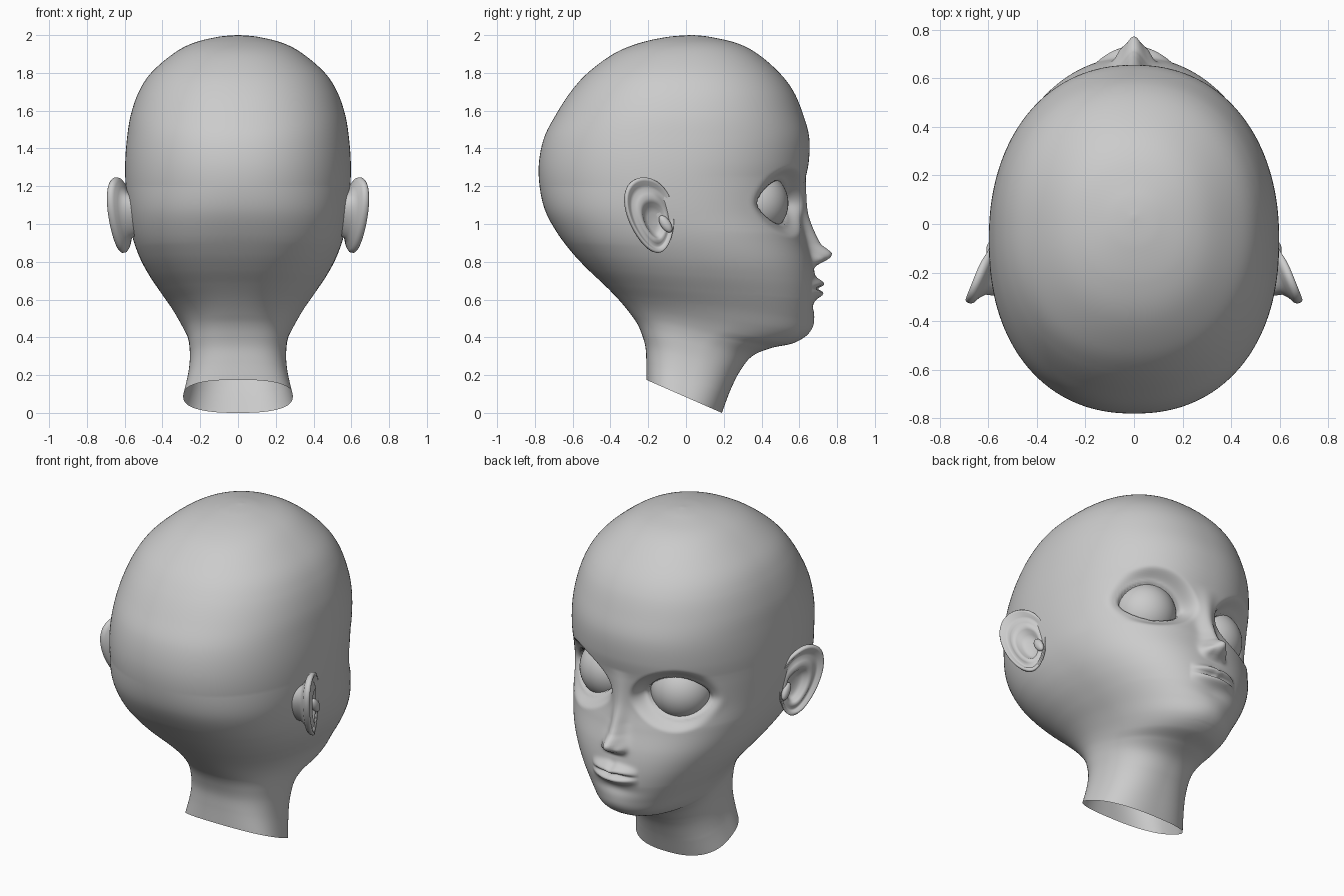
import bpy, bmesh, math

if "Cube" in bpy.data.objects:
    bpy.data.objects.remove(bpy.data.objects["Cube"])

# One plain grey for everything
grey = bpy.data.materials.new("plain_grey")
grey.diffuse_color = (0.6, 0.6, 0.6, 1)
grey.use_nodes = True
grey.node_tree.nodes["Principled BSDF"].inputs["Base Color"].default_value = grey.diffuse_color


def smooth(a, b, v):
    t = min(1, max(0, (v - a) / (b - a)))
    return t * t * (3 - 2 * t)


def curve(pts, v):
    """Interpolation through (position, value) pairs, ascending."""
    if v <= pts[0][0]:
        return pts[0][1]
    for (a, p), (b, q) in zip(pts, pts[1:]):
        if v <= b:
            return p + (q - p) * (v - a) / (b - a)
    return pts[-1][1]


def bump(v, centre, width):
    return math.exp(-((v - centre) / width) ** 2)


def finish(name, bm):
    bmesh.ops.recalc_face_normals(bm, faces=bm.faces)
    me = bpy.data.meshes.new(name)
    bm.to_mesh(me)
    bm.free()
    me.materials.append(grey)
    for p in me.polygons:
        p.use_smooth = True
    ob = bpy.data.objects.new(name, me)
    bpy.context.collection.objects.link(ob)
    return ob


def loft(bm, rings):
    """Bridge equal-length closed rings of coordinates."""
    vs = [[bm.verts.new(c) for c in r] for r in rings]
    n = len(vs[0])
    for a, b in zip(vs, vs[1:]):
        for i in range(n):
            j = (i + 1) % n
            bm.faces.new((a[i], a[j], b[j], b[i]))
    return vs


# Head and neck rings: back y, back z, front y, front z, half width
ROWS = [
    (-.21, .175, .19, 0, .29), (-.21, .27, .235, .12, .265),
    (-.215, .35, .285, .22, .255), (-.235, .42, .35, .30, .258),
    (-.26, .475, .45, .343, .268), (-.295, .525, .57, .37, .285),
    (-.335, .575, .645, .42, .312), (-.38, .625, .672, .50, .352),
    (-.44, .685, .685, .60, .41), (-.52, .76, .685, .70, .47),
    (-.60, .845, .67, .80, .52), (-.68, .95, .635, .92, .56),
    (-.745, 1.07, .608, 1.05, .583), (-.775, 1.2, .625, 1.2, .595),
    (-.778, 1.33, .65, 1.33, .597), (-.75, 1.46, .652, 1.46, .587),
    (-.688, 1.58, .62, 1.58, .567), (-.61, 1.7, .57, 1.7, .525),
    (-.52, 1.8, .495, 1.8, .46), (-.385, 1.9, .38, 1.9, .345),
    (-.25, 1.957, .27, 1.957, .24), (-.1, 1.99, .13, 1.99, .11),
    (.02, 2.0, .04, 2.0, .01)]
FRONT_POWER = [(.1, 2.5), (.35, 2.1), (.6, 2.3), (.95, 2.35), (1.25, 2.18)]
BACK_POWER = [(.2, 2.6), (.6, 2.5), (.9, 2.5), (1.2, 2.22)]
NOSE = [(.765, 0), (.785, .025), (.805, .07), (.825, .104), (.845, .116), (.865, .10),
        (.89, .073), (.93, .061), (1.0, .049), (1.1, .03), (1.25, 0)]
EYE, EYE_R, TURN = (.235, .367, 1.11), .175, math.radians(25)


def face_detail(x, y, z):
    """Nose, lips and chin, pushed forward from the plain head."""
    ax = abs(x)
    w = curve([(.8, .05), (.86, .05), (.95, .042), (1.2, .06)], z)
    y += curve(NOSE, z) * bump(ax, 0, w)
    y += .03 * bump(ax, .055, .025) * bump(z, .815, .026)
    if ax < .155:
        f = 1 - (ax / .155) ** 2
        lift = .012 * (ax / .155) ** 2
        y += f * .045 * bump(z, .688 - lift - .008 * bump(ax, 0, .02), .025)
        y += f * .04 * bump(z, .632 + lift, .026)
        y -= f * .024 * bump(z, .658 + lift * .3, .012)
    y -= .01 * bump(ax, 0, .12) * bump(z, .565, .03)
    y += .01 * bump(ax, 0, .1) * bump(z, .47, .05)
    return y


def eye_socket(x, y, z):
    """Recess the head around the eyeball and form the lids."""
    s = 1 if x >= 0 else -1
    dx, dy, v = abs(x) - EYE[0], y - EYE[1], z - EYE[2]
    c, sn = math.cos(TURN), math.sin(TURN)
    u, w = dx * c - dy * sn, dx * sn + dy * c
    if w < -.05:
        return x, y, z, 9
    p = 1.85
    d = (abs(u + .003) / .165) ** p + (abs(v) / (.12 if v > 0 else .11)) ** p
    d = d ** (1 / p)
    if d < 1.65:
        k = 1 / max(d, 1)
        r = EYE_R - .018 + .03 * smooth(.9, 1.08, d)
        lid = math.sqrt(max(r * r - (u * k) ** 2 - (v * k) ** 2, .0004))
        w = lid + (w - lid) * smooth(1.06, 1.65, d)
        dx, dy = u * c + w * sn, -u * sn + w * c
    return s * (EYE[0] + dx), EYE[1] + dy, z, d


def spline(i, t):
    p = [ROWS[min(max(i + k, 0), len(ROWS) - 1)] for k in (-1, 0, 1, 2)]
    return [.5 * (2 * b + (c - a) * t + (2 * a - 5 * b + 4 * c - d) * t * t
                  + (3 * b - a - 3 * c + d) * t ** 3) for a, b, c, d in zip(*p)]


def build_head():
    cols, sub = 220, 13
    rings, depth = [], []
    for step in range((len(ROWS) - 1) * sub + 1):
        i = min(step // sub, len(ROWS) - 2)
        yb, zb, yf, zf, w = spline(i, step / sub - i)
        mid, half = (yb + yf) / 2, (yf - yb) / 2
        ring = []
        for k in range(cols):
            t = 2 * math.pi * k / cols
            t -= .55 * math.sin(t)              # denser columns on the face
            sx, cy = math.sin(t), math.cos(t)
            nf, nb = curve(FRONT_POWER, zf), curve(BACK_POWER, zb)
            n = nb + (nf - nb) * smooth(-.35, .35, cy)
            x = w * math.copysign(abs(sx) ** (2 / n), sx)
            q = math.copysign(abs(cy) ** (2 / n), cy)
            y = mid + half * q
            z = zb + (zf - zb) * (q + 1) / 2
            d = 9
            if cy > 0 and y > .15 and .4 < z < 1.5:
                y = face_detail(x, y, z)
                x, y, z, d = eye_socket(x, y, z)
            ring.append((x, y, z))
            depth.append(d)
        rings.append(ring)
    bm = bmesh.new()
    vs = loft(bm, rings)
    bm.faces.new(vs[-1])
    # open the eye holes behind the lids
    flat = [v for r in vs for v in r]
    inner = {v for v, d in zip(flat, depth) if d < .9}
    holes = [f for f in bm.faces if all(v in inner for v in f.verts)]
    bmesh.ops.delete(bm, geom=holes, context='FACES')
    finish("head", bm)


# Ear section from the bowl, over the rim, to the root: scale, height
EAR = [(.04, -.022), (.25, -.022), (.38, -.012), (.47, .012), (.56, .022),
       (.66, .014), (.76, .002), (.83, .006), (.9, .022), (.96, .024), (1, .014),
       (.99, -.002), (.92, -.014), (.75, -.025), (.6, -.045), (.5, -.10)]


def build_ear(name, side):
    rings = []
    for j, (sc, h) in enumerate(EAR):
        ring = []
        for k in range(64):
            t = 2 * math.pi * k / 64
            cu, sv = math.cos(t), math.sin(t)
            u = sc * .132 * cu * (1 + .2 * sv)
            v = sc * .2 * sv
            if j < 8:                           # bowl sits low and forward
                u -= .035 * (1 - sc)
                v -= .05 * (1 - sc)
            height = h
            if 2 < j < 10:                      # softer rim at front and lobe
                height *= .35 + .65 * smooth(-.9, .1, cu + .35 * sv)
            u += .2 * v
            x = .617 + .38 * u + .92 * height + .02 * v
            y = -.192 - .93 * u + .38 * height
            ring.append((side * x, y, 1.047 + v))
        rings.append(ring)
    bm = bmesh.new()
    vs = loft(bm, rings)
    bm.faces.new(vs[0])
    # small flap in front of the ear canal
    made = bmesh.ops.create_uvsphere(bm, u_segments=20, v_segments=12, radius=1)
    for v in made["verts"]:
        a, b, c = v.co
        v.co = (side * (.588 + .02 * a), -.108 + .03 * b - .02 * c, 1.0 + .045 * c)
    finish(name, bm)


def build_eye(name, side):
    bm = bmesh.new()
    bmesh.ops.create_uvsphere(bm, u_segments=48, v_segments=32, radius=EYE_R)
    ob = finish(name, bm)
    ob.location = (side * EYE[0], EYE[1], EYE[2])


build_head()
for label, side in (("right", 1), ("left", -1)):
    build_ear(label + "_ear", side)
    build_eye(label + "_eye", side)
